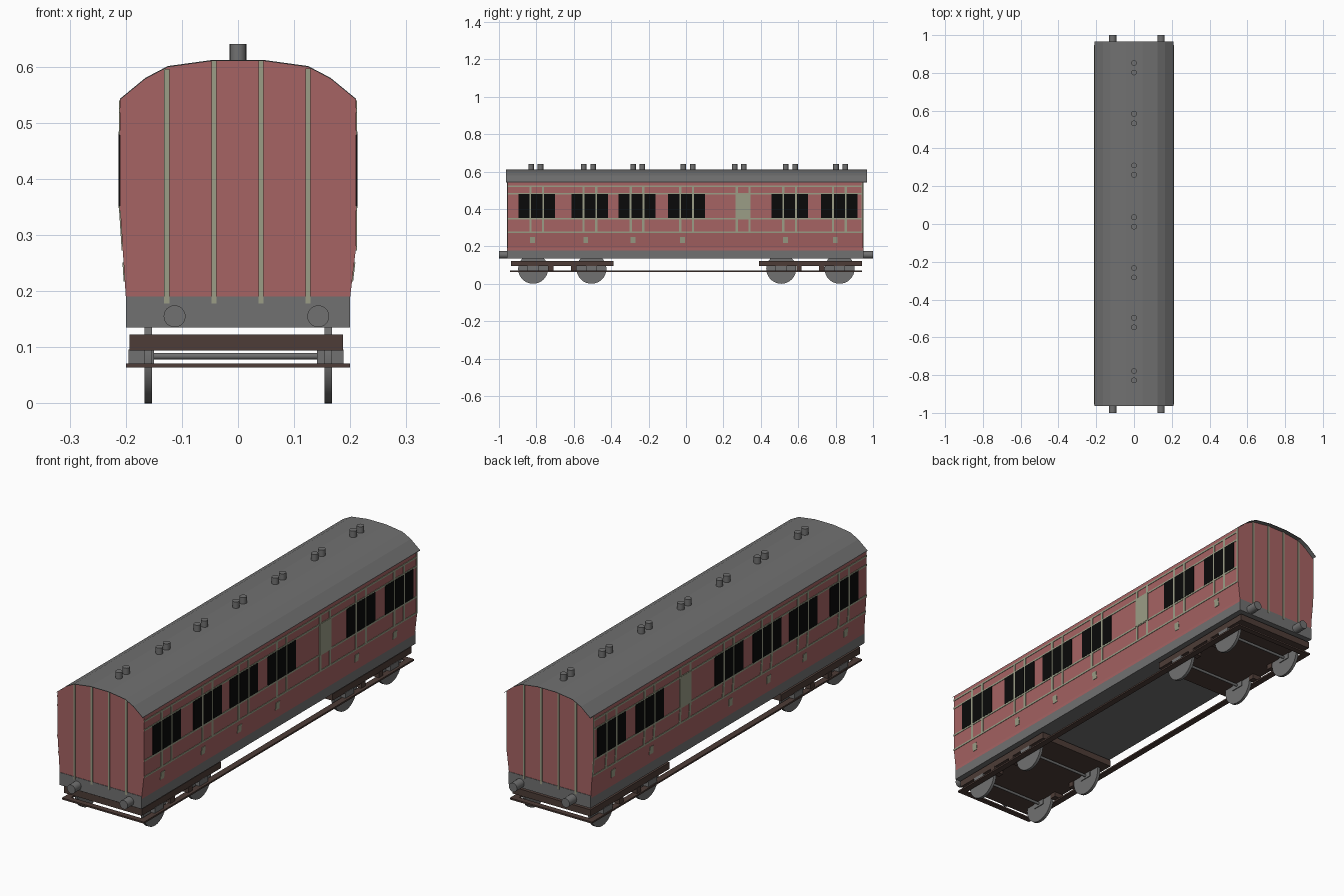
import bpy, bmesh, math

if "Cube" in bpy.data.objects:
    bpy.data.objects.remove(bpy.data.objects["Cube"])


def material(name, r, g, b):
    m = bpy.data.materials.new(name)
    m.diffuse_color = (r, g, b, 1)
    m.use_nodes = True
    m.node_tree.nodes["Principled BSDF"].inputs["Base Color"].default_value = m.diffuse_color
    return m


RED = material("carriage_red", 0.38, 0.125, 0.125)
GREY = material("roof_grey", 0.165, 0.165, 0.165)
PALE = material("pale_lining", 0.33, 0.34, 0.24)
BLACK = material("window_black", 0.003, 0.003, 0.003)
BROWN = material("dark_brown", 0.075, 0.046, 0.038)


def finish(name, bm, mat):
    bmesh.ops.recalc_face_normals(bm, faces=bm.faces)
    me = bpy.data.meshes.new(name)
    bm.to_mesh(me)
    bm.free()
    me.materials.append(mat)
    ob = bpy.data.objects.new(name, me)
    bpy.context.collection.objects.link(ob)
    return ob


def extrude(name, profile, y0, y1, mat):
    """Closed (x, z) outline swept from y0 to y1."""
    bm = bmesh.new()
    face = bm.faces.new([bm.verts.new((x, y0, z)) for x, z in profile])
    out = bmesh.ops.extrude_face_region(bm, geom=[face])
    verts = [v for v in out["geom"] if isinstance(v, bmesh.types.BMVert)]
    bmesh.ops.translate(bm, verts=verts, vec=(0, y1 - y0, 0))
    return finish(name, bm, mat)


def box(name, x0, x1, y0, y1, z0, z1, mat):
    return extrude(name, [(x0, z0), (x1, z0), (x1, z1), (x0, z1)], y0, y1, mat)


def cylinder(name, loc, r, depth, axis, mat, sides=24):
    rot = {"X": (0, math.pi / 2, 0), "Y": (math.pi / 2, 0, 0), "Z": (0, 0, 0)}[axis]
    bpy.ops.mesh.primitive_cylinder_add(vertices=sides, radius=r, depth=depth,
                                        location=loc, rotation=rot)
    ob = bpy.context.object
    ob.name = name
    ob.data.materials.append(mat)
    bpy.ops.object.shade_smooth_by_angle(angle=math.radians(35))
    return ob


# Cross-section: the side walls lean out, to a different height on each side
KINK = {1: 0.275, -1: 0.345}
ROOF = [(0.21, 0.543), (0.165, 0.58), (0.125, 0.601), (0.045, 0.612)]
ROOF += [(-x, z) for x, z in reversed(ROOF)]
Y0, Y1 = -0.955, 0.947


def wall_x(z, s):
    t = min(max((z - 0.19) / (KINK[s] - 0.19), 0), 1)
    return s * (0.2 + 0.01 * t)


def roof_z(x):
    for (xa, za), (xb, zb) in zip(ROOF, ROOF[1:]):
        if xb <= x <= xa:
            return za + (zb - za) * (xa - x) / (xa - xb)


# Body shell
body = [(-0.2, 0.178), (0.2, 0.178), (0.2, 0.19), (0.21, KINK[1])]
body += [(x, z - 0.002) for x, z in ROOF]
body += [(-0.21, KINK[-1]), (-0.2, 0.19)]
extrude("body", body, Y0, Y1, RED)

# Thin curved roof with a small overhang at both ends
extrude("roof", ROOF + [(x, z - 0.002) for x, z in reversed(ROOF)], -0.963, 0.967, GREY)

# Underframe, end beams and buffers
box("underframe", -0.2, 0.2, Y0, Y1, 0.135, 0.178, GREY)
for end, y in (("front", Y0), ("rear", Y1)):
    d = -1 if end == "front" else 1
    box(end + "_end_beam", -0.2, 0.2, *sorted((y - 0.004 * d, y + 0.002 * d)), 0.135, 0.19, GREY)
    for x in (-0.113, 0.143):
        cylinder(end + "_buffer", (x, (y + d) / 2, 0.155), 0.0195, abs(d - y), "Y", GREY)
    # Vertical lining on the ends
    for x in (-0.127, -0.043, 0.041, 0.125):
        top = min(roof_z(x - 0.0045), roof_z(x + 0.0045)) - 0.002
        box(end + "_lining", x - 0.0045, x + 0.0045,
            *sorted((y - 0.001 * d, y + 0.003 * d)), 0.178, top, PALE)


def side_plate(name, s, y0, y1, z0, z1, mat, t):
    """Thin plate that follows the side wall on side s."""
    zs = [z0] + ([KINK[s]] if z0 < KINK[s] < z1 else []) + [z1]
    outer = [(wall_x(z, s) + s * t, z) for z in zs]
    inner = [(wall_x(z, s) - s * 0.001, z) for z in reversed(zs)]
    extrude(name, outer + inner, y0, y1, mat)


# Side details, the same on both sides
COMPARTMENTS = (-0.798, -0.514, -0.262, 0.003, 0.554, 0.82)
BLANK = 0.305
for s, side in ((1, "right"), (-1, "left")):
    for z in (0.522, 0.482, 0.348, 0.276):
        side_plate(side + "_lining", s, Y0, Y1, z - 0.004, z + 0.004, PALE, 0.002)
    side_plate(side + "_end_lining", s, Y1 - 0.008, Y1, 0.276, 0.54, PALE, 0.002)
    for yc in COMPARTMENTS + (BLANK,):
        for dy in (-0.034, 0.034):
            side_plate(side + "_door_lining", s, yc + dy - 0.006, yc + dy + 0.006,
                       0.276, 0.522, PALE, 0.002)
    for yc in COMPARTMENTS:
        for dy in (-0.0685, 0, 0.0685):
            side_plate(side + "_window", s, yc + dy - 0.0295, yc + dy + 0.0295,
                       0.352, 0.48, BLACK, 0.003)
        side_plate(side + "_step_plate", s, yc - 0.035, yc - 0.009, 0.217, 0.251, PALE, 0.002)
    side_plate(side + "_blank_panel", s, BLANK - 0.04, BLANK + 0.04, 0.348, 0.484, PALE, 0.003)

# Pairs of roof ventilators
for yc in (-0.803, -0.522, -0.258, 0.011, 0.285, 0.558, 0.827):
    for dy in (-0.025, 0.025):
        cylinder("roof_vent", (0, yc + dy, 0.625), 0.0148, 0.03, "Z", GREY, 20)

# Bogies with wheels, axles and axle boxes
for yb in (-0.6615, 0.665):
    box("bogie_frame", -0.193, 0.187, yb - 0.275, yb + 0.275, 0.094, 0.123, BROWN)
    for d in (-1, 1):
        y = yb + d * 0.156
        cylinder("axle", (0, y, 0.084), 0.006, 0.31, "X", GREY, 12)
        for s, xw in ((-1, -0.16), (1, 0.161)):
            cylinder("wheel", (xw, y, 0.08), 0.08, 0.013, "X", GREY, 32)
            xs = (-0.195, -0.15) if s < 0 else (0.141, 0.188)
            box("axle_box", *xs, y - 0.03, y + 0.03, 0.07, 0.096, GREY)
            yk = y - d * 0.095
            box("spring_bracket", *xs, yk - 0.014, yk + 0.014, 0.072, 0.096, BROWN)

# Footboards down both sides, joined across the ends
for s in (-1, 1):
    box("footboard", *sorted((s * 0.172, s * 0.2)), -0.94, 0.94, 0.064, 0.071, BROWN)
    box("end_footboard", -0.172, 0.172, *sorted((s * 0.915, s * 0.94)), 0.064, 0.071, BROWN)
